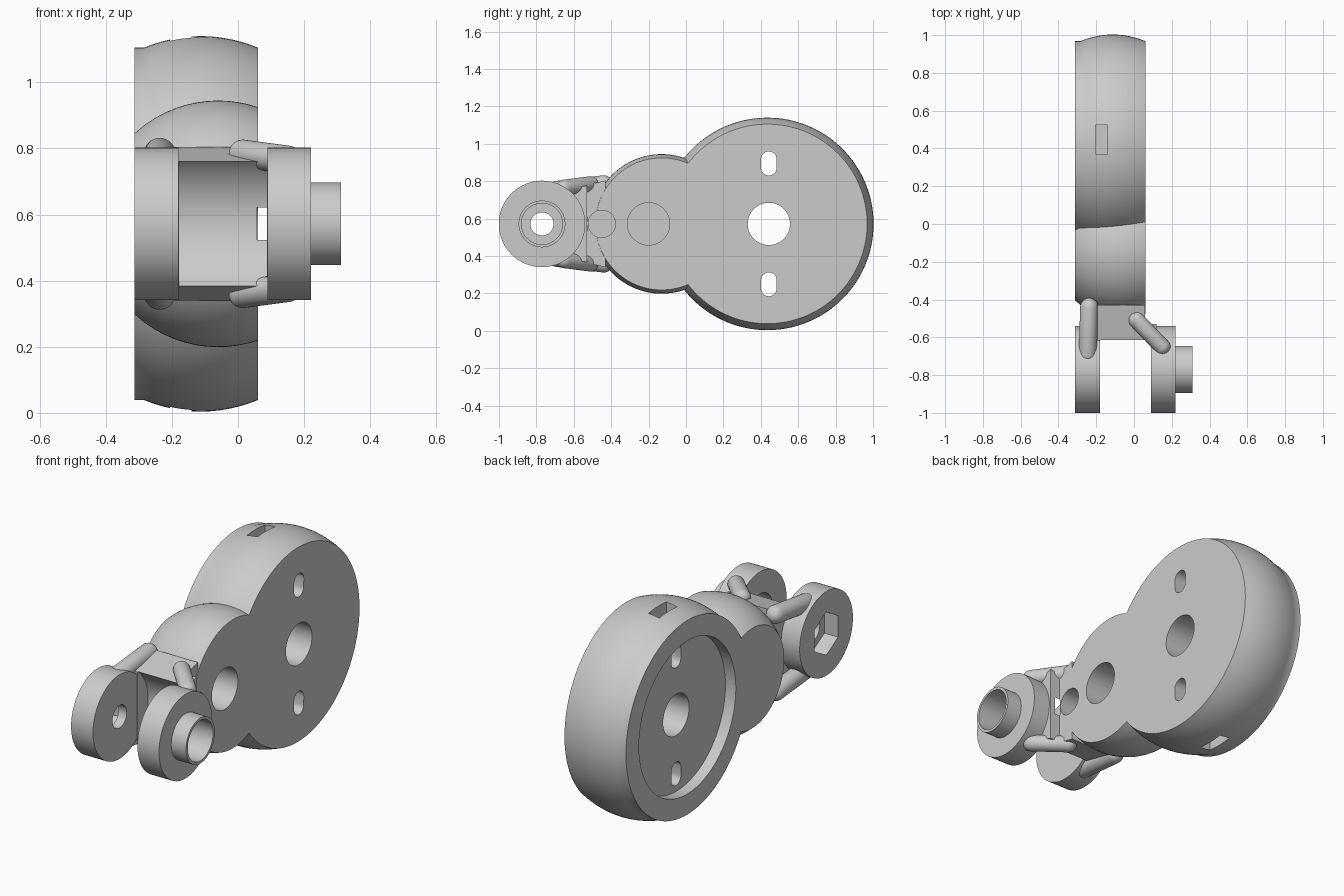
import bpy, bmesh, math
from mathutils import Vector

if bpy.data.objects.get("Cube"):
    bpy.data.objects.remove(bpy.data.objects["Cube"])

MID = 0.572        # height of every axis
WHEEL_Y, LOBE_Y, HINGE_Y = 0.435, -0.13, -0.77

grey = bpy.data.materials.new("plain_grey")
grey.use_nodes = True
grey.diffuse_color = (0.6, 0.6, 0.6, 1)
grey.node_tree.nodes["Principled BSDF"].inputs["Base Color"].default_value = (0.6, 0.6, 0.6, 1)


def finish(bm, name):
    bmesh.ops.recalc_face_normals(bm, faces=bm.faces)
    mesh = bpy.data.meshes.new(name)
    bm.to_mesh(mesh)
    bm.free()
    mesh.materials.append(grey)
    ob = bpy.data.objects.new(name, mesh)
    bpy.context.collection.objects.link(ob)
    return ob


def lathe(name, profile, y, z=MID, segs=96, stretch=0):
    """Solid of revolution about the x direction from (x, radius) points."""
    bm = bmesh.new()
    rings = []
    for x, r in profile:
        ring = []
        for i in range(segs):
            a = math.tau * i / segs
            dz = r * math.cos(a)
            dz += math.copysign(stretch, dz)
            ring.append(bm.verts.new((x, y + r * math.sin(a), z + dz)))
        rings.append(ring)
    for a, b in zip(rings, rings[1:]):
        for i in range(segs):
            j = (i + 1) % segs
            bm.faces.new((a[i], a[j], b[j], b[i]))
    bm.faces.new(rings[0])
    bm.faces.new(rings[-1])
    return finish(bm, name)


def cylinder(name, x0, x1, r, y, z=MID, segs=64, stretch=0):
    return lathe(name, [(x0, r), (x1, r)], y, z, segs, stretch)


def prism(name, x0, x1, outline):
    """Extrude a (y, z) outline along x."""
    bm = bmesh.new()
    face = bm.faces.new([bm.verts.new((x0, y, z)) for y, z in outline])
    new = bmesh.ops.extrude_face_region(bm, geom=[face])["geom"]
    verts = [v for v in new if isinstance(v, bmesh.types.BMVert)]
    bmesh.ops.translate(bm, verts=verts, vec=(x1 - x0, 0, 0))
    return finish(bm, name)


def capsule(name, start, end, r):
    start, end = Vector(start), Vector(end)
    bm = bmesh.new()
    bmesh.ops.create_uvsphere(bm, u_segments=32, v_segments=17, radius=r)
    for v in bm.verts:
        if v.co.z > 0:
            v.co.z += (end - start).length
    turn = (end - start).to_track_quat("Z", "Y")
    for v in bm.verts:
        v.co = turn @ v.co + start
    return finish(bm, name)


def combine(target, others, operation):
    for other in others:
        mod = target.modifiers.new("combine", "BOOLEAN")
        mod.operation, mod.object, mod.solver = operation, other, "EXACT"
        bpy.context.view_layer.objects.active = target
        bpy.ops.object.modifier_apply(modifier=mod.name)
        bpy.data.objects.remove(other)


# Body: crowned wheel housing joined with a slice of a sphere
steps = 12
crown = [(-0.313, 0.533)]
for i in range(steps + 1):
    x = -0.285 + 0.345 * i / steps
    crown.append((x, 0.568 - 0.035 * ((x + 0.112) / 0.173) ** 2))
body = lathe("wheel_housing", crown, WHEEL_Y, segs=128)
ball = []
for i in range(steps + 1):
    x = -0.313 + 0.373 * i / steps
    ball.append((x, math.sqrt(0.373 ** 2 - (x + 0.06) ** 2)))
combine(body, [lathe("lobe", ball, LOBE_Y, segs=128)], "UNION")

# Body holes: recess, axle, pockets, side slots and rim windows
cutters = [
    cylinder("recess", -0.4, -0.25, 0.42, WHEEL_Y, segs=128),
    cylinder("axle_hole", -0.4, 0.2, 0.113, 0.443),
    cylinder("lobe_pocket", -0.2, 0.2, 0.113, -0.2),
]
for side in (-1, 1):
    cutters.append(cylinder("side_slot", -0.4, 0.2, 0.042, 0.443,
                            MID + side * 0.323, 32, 0.022))
    near, far = MID + side * 0.46, MID + side * 0.7
    cutters.append(prism("rim_window", -0.205, -0.14,
                         [(0.37, near), (0.525, near), (0.525, far), (0.37, far)]))
combine(body, cutters, "DIFFERENCE")

# Web between the arms, hollowed around the hinge
web = prism("hinge_web", -0.2, 0.058, [(-0.617, MID - 0.187), (-0.43, MID - 0.232),
                                       (-0.43, MID + 0.232), (-0.617, MID + 0.187)])
plate = prism("web_plate", 0.03, 0.12, [(-0.617, MID - 0.187), (-0.53, MID - 0.205),
                                        (-0.53, MID + 0.205), (-0.617, MID + 0.187)])
combine(web, [plate], "UNION")
combine(web, [cylinder("hinge_clearance", -0.178, 0.088, 0.245, HINGE_Y, segs=96)], "DIFFERENCE")
for part in (body, web):
    combine(part, [cylinder("small_pocket", -0.12, 0.085, 0.073, -0.45)], "DIFFERENCE")

# Right arm with a hexagonal nut pocket
nut_arm = cylinder("right_arm", -0.313, -0.18, 0.231, HINGE_Y, segs=96)
combine(nut_arm, [cylinder("bolt_hole", -0.4, 0, 0.062, HINGE_Y),
                  cylinder("nut_pocket", -0.4, -0.23, 0.118, HINGE_Y, segs=6)], "DIFFERENCE")

# Left arm with a tubular boss
boss_arm = lathe("left_arm", [(0.09, 0.231), (0.221, 0.231), (0.221, 0.125), (0.311, 0.125)],
                 HINGE_Y)
combine(boss_arm, [cylinder("bore", 0, 0.4, 0.11, HINGE_Y)], "DIFFERENCE")

# Rounded struts above and below, tying the arms to the lobe
parts = [body, web, nut_arm, boss_arm]
for side, label in ((1, "upper"), (-1, "lower")):
    high, low = MID + side * 0.212, MID + side * 0.182
    parts.append(capsule(label + "_right_strut", (-0.237, -0.44, high),
                         (-0.245, -0.69, low), 0.048))
    parts.append(capsule(label + "_left_strut", (0.015, -0.51, high),
                         (0.15, -0.65, low + side * 0.012), 0.043))

bpy.ops.object.select_all(action="DESELECT")
for ob in parts:
    ob.select_set(True)
bpy.context.view_layer.objects.active = body
bpy.ops.object.shade_smooth_by_angle(angle=math.radians(30))
